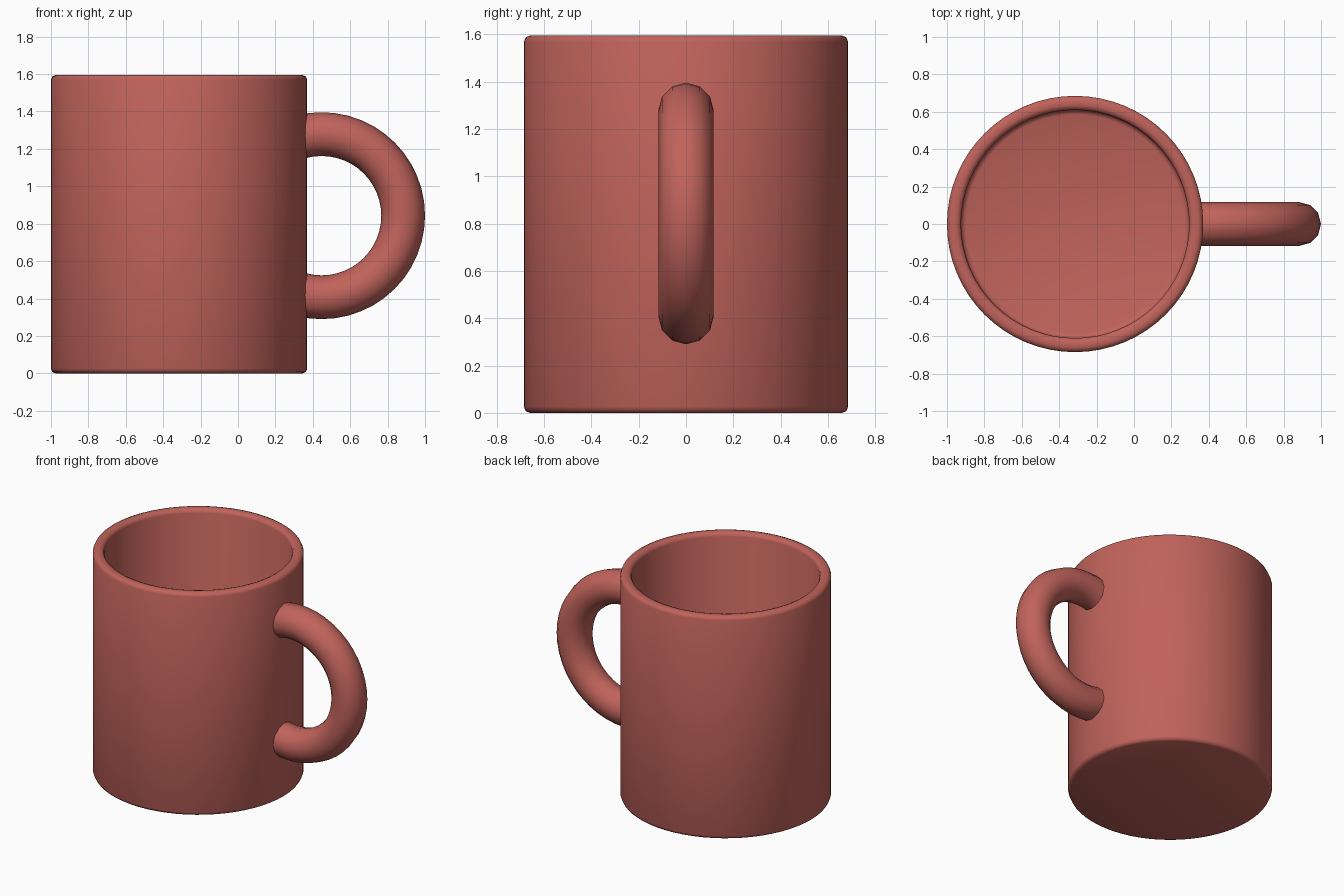
import bpy, bmesh
from mathutils import Matrix, Vector
from math import pi, cos, sin

cube = bpy.data.objects.get("Cube")
if cube:
    bpy.data.objects.remove(cube, do_unlink=True)

# Single clay-red glaze
glaze = bpy.data.materials.new("clay red")
glaze.use_nodes = True
color = (0.53, 0.125, 0.105, 1)
glaze.diffuse_color = color
bsdf = glaze.node_tree.nodes["Principled BSDF"]
bsdf.inputs["Base Color"].default_value = color
bsdf.inputs["Roughness"].default_value = 0.6

HEIGHT, RADIUS, WALL, FLOOR = 1.595, 0.685, 0.075, 0.1
BODY_X = -0.315


def finish(bm, name):
    bmesh.ops.recalc_face_normals(bm, faces=bm.faces)
    for f in bm.faces:
        f.smooth = True
    mesh = bpy.data.meshes.new(name)
    bm.to_mesh(mesh)
    bm.free()
    mesh.materials.append(glaze)
    obj = bpy.data.objects.new(name, mesh)
    bpy.context.collection.objects.link(obj)
    return obj


# Mug body: cylinder hollowed from the top, with softened rims
bm = bmesh.new()
bmesh.ops.create_cone(bm, cap_ends=True, segments=64, radius1=RADIUS, radius2=RADIUS,
                      depth=HEIGHT, matrix=Matrix.Translation((BODY_X, 0, HEIGHT / 2)))
top = max(bm.faces, key=lambda f: f.calc_center_median().z)
bmesh.ops.inset_region(bm, faces=[top], thickness=WALL)
well = bmesh.ops.extrude_face_region(bm, geom=[top])
bmesh.ops.translate(bm, vec=(0, 0, FLOOR - HEIGHT),
                    verts=[v for v in well["geom"] if isinstance(v, bmesh.types.BMVert)])
if top.is_valid:
    bmesh.ops.delete(bm, geom=[top], context='FACES_ONLY')
body = finish(bm, "mug_body")
bevel = body.modifiers.new("soft_rims", 'BEVEL')
bevel.width = 0.025
bevel.segments = 2
bevel.limit_method = 'ANGLE'

# Handle: ring of round section, trimmed so its ends sit inside the wall
RING, TUBE, STEPS, SIDES = 0.436, 0.117, 48, 12
center = Vector((0.447, 0, 0.843))
bm = bmesh.new()
rings = []
for i in range(STEPS):
    a = 2 * pi * i / STEPS
    ring = []
    for j in range(SIDES):
        b = 2 * pi * j / SIDES
        r = RING + TUBE * cos(b)
        ring.append(bm.verts.new(center + Vector((r * cos(a), TUBE * sin(b), r * sin(a)))))
    rings.append(ring)
for i in range(STEPS):
    p, q = rings[i], rings[(i + 1) % STEPS]
    for j in range(SIDES):
        k = (j + 1) % SIDES
        bm.faces.new((p[j], q[j], q[k], p[k]))
bmesh.ops.bisect_plane(bm, geom=bm.verts[:] + bm.edges[:] + bm.faces[:],
                       plane_co=(0.325, 0, 0), plane_no=(1, 0, 0), clear_inner=True)
finish(bm, "handle")
